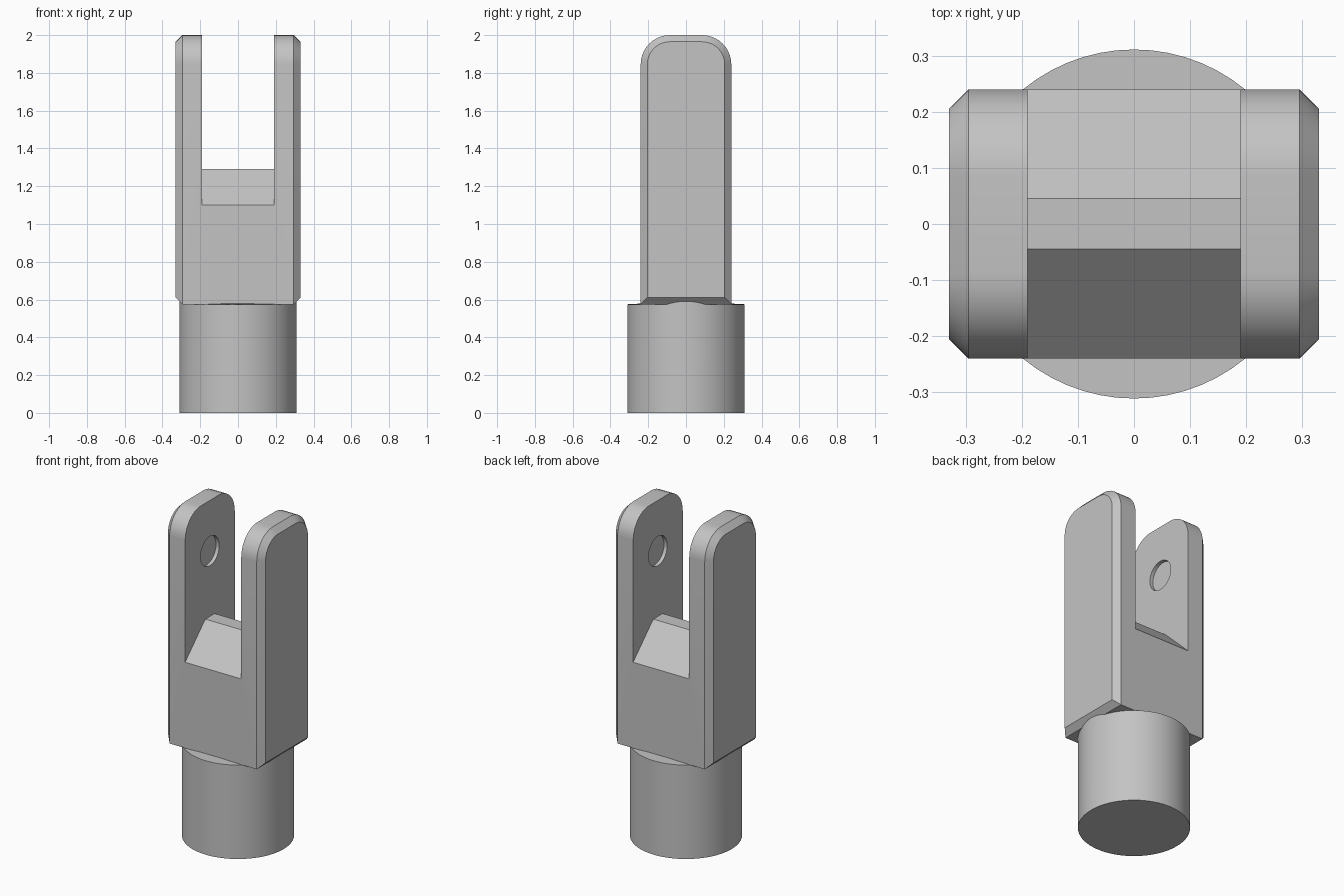
import bpy, bmesh
from math import cos, sin, pi, radians

if "Cube" in bpy.data.objects:
    bpy.data.objects.remove(bpy.data.objects["Cube"], do_unlink=True)

metal = bpy.data.materials.new("grey metal")
metal.use_nodes = True
grey = (0.55, 0.55, 0.55, 1)
metal.diffuse_color = grey
metal.node_tree.nodes["Principled BSDF"].inputs["Base Color"].default_value = grey


def loft(name, rings):
    """Skin a stack of closed rings and cap both ends."""
    bm = bmesh.new()
    loops = [[bm.verts.new(p) for p in ring] for ring in rings]
    n = len(loops[0])
    for a, b in zip(loops, loops[1:]):
        for i in range(n):
            j = (i + 1) % n
            bm.faces.new((a[i], a[j], b[j], b[i]))
    bm.faces.new(loops[0])
    bm.faces.new(loops[-1])
    bmesh.ops.recalc_face_normals(bm, faces=bm.faces)
    mesh = bpy.data.meshes.new(name)
    bm.to_mesh(mesh)
    bm.free()
    mesh.materials.append(metal)
    obj = bpy.data.objects.new(name, mesh)
    bpy.context.collection.objects.link(obj)
    return obj


def activate(obj):
    bpy.ops.object.select_all(action="DESELECT")
    obj.select_set(True)
    bpy.context.view_layer.objects.active = obj


def cut(target, cutter):
    cutter.hide_render = True
    mod = target.modifiers.new("cut", "BOOLEAN")
    mod.operation, mod.solver, mod.object = "DIFFERENCE", "EXACT", cutter
    activate(target)
    bpy.ops.object.modifier_apply(modifier=mod.name)
    bpy.data.objects.remove(cutter, do_unlink=True)


def arch(x, inset, steps=10):
    """Side outline with a square foot and rounded top corners."""
    w, low, high, r = 0.24 - inset, 0.575 + inset, 2 - inset, 0.155 - inset
    pts = [(x, -w, low), (x, w, low)]
    for side, start in ((1, 0), (-1, pi / 2)):
        for i in range(steps + 1):
            a = start + pi / 2 * i / steps
            pts.append((x, side * (w - r) + r * cos(a), high - r + r * sin(a)))
    return pts


# Fork body with chamfered outer sides
chamfer = 0.035
body = loft("fork_body", [arch(-0.33, chamfer), arch(-0.295, 0),
                          arch(0.295, 0), arch(0.33, chamfer)])

# Slot between the arms, leaving a flat-topped ridge at its floor
slot = [(-0.3, 1.042), (-0.045, 1.29), (0.045, 1.29), (0.3, 1.042),
        (0.3, 2.2), (-0.3, 2.2)]
cut(body, loft("slot_cutter", [[(x, y, z) for y, z in slot] for x in (-0.19, 0.19)]))

# Shallow pin sockets in the inner face of both arms
depth = 0.19 + 0.022
socket = [(0.09 * cos(2 * pi * i / 40), 1.69 + 0.09 * sin(2 * pi * i / 40))
          for i in range(40)]
cut(body, loft("socket_cutter", [[(x, y, z) for y, z in socket] for x in (-depth, depth)]))

# Round shank, its rim meeting the chamfers at the foot of the body
segments, radius = 64, 0.311
circle = [(radius * cos(2 * pi * i / segments), radius * sin(2 * pi * i / segments))
          for i in range(segments)]
shank = loft("shank", [[(x, y, 0) for x, y in circle],
                       [(x, y, 0.575 + max(0, abs(x) - 0.295)) for x, y in circle]])

for obj in (body, shank):
    activate(obj)
    bpy.ops.object.shade_smooth_by_angle(angle=radians(30))
